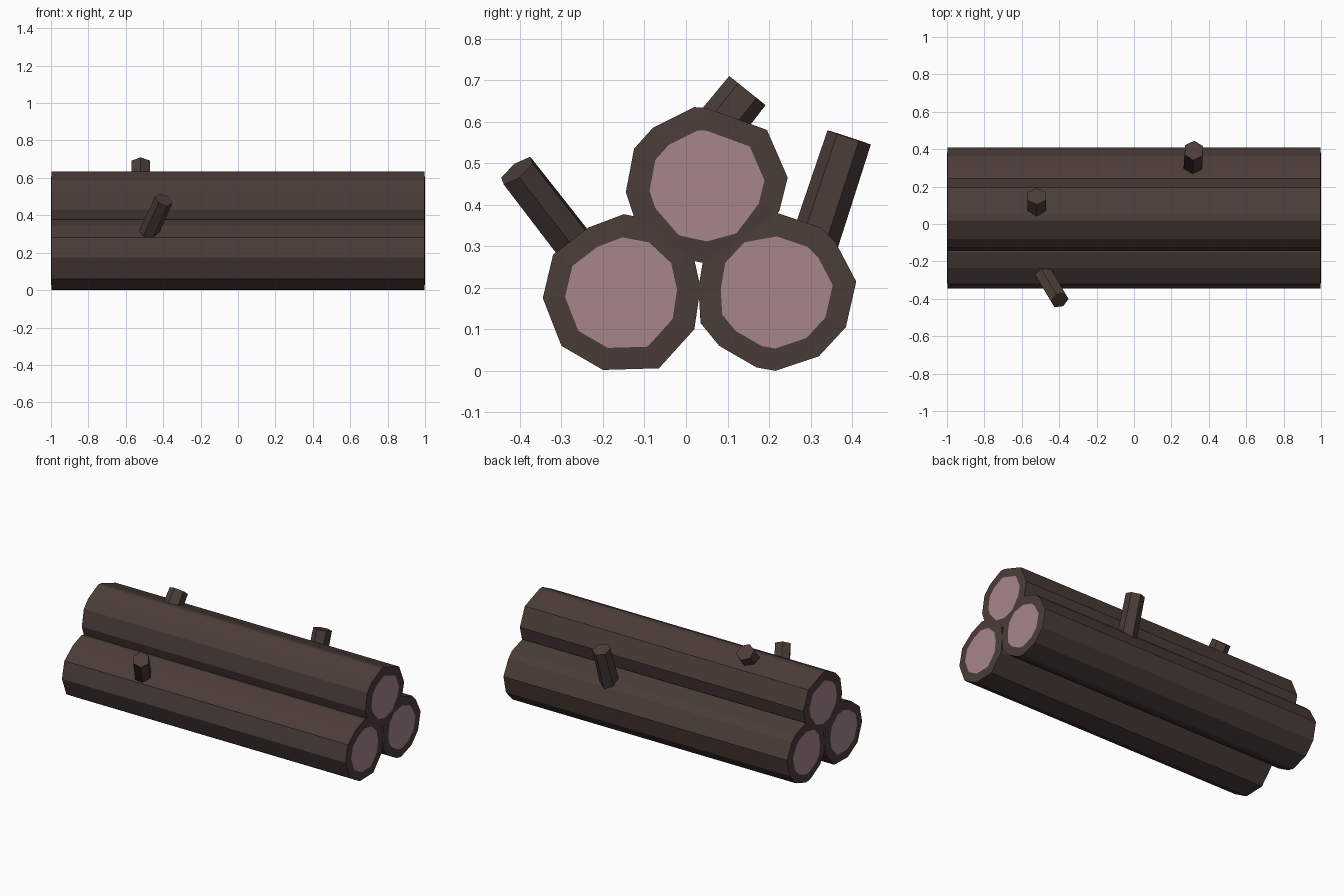
import bpy, bmesh
from mathutils import Vector

if "Cube" in bpy.data.objects:
    bpy.data.objects.remove(bpy.data.objects["Cube"])


def material(name, color):
    m = bpy.data.materials.new(name)
    m.diffuse_color = (*color, 1)
    m.use_nodes = True
    m.node_tree.nodes["Principled BSDF"].inputs["Base Color"].default_value = m.diffuse_color
    return m


BARK = material("bark", (0.07, 0.046, 0.04))
WOOD = material("cut_wood", (0.38, 0.24, 0.25))


def finish(name, bm):
    bmesh.ops.recalc_face_normals(bm, faces=bm.faces)
    mesh = bpy.data.meshes.new(name)
    bm.to_mesh(mesh)
    bm.free()
    mesh.materials.append(BARK)
    mesh.materials.append(WOOD)
    ob = bpy.data.objects.new(name, mesh)
    bpy.context.collection.objects.link(ob)


def log(name, center, profile, cut=0.71):
    """Faceted log along x, with a paler cut face inside each bark rim."""
    cy, cz = center
    bm = bmesh.new()
    rings = []
    for x, s in ((-1, cut), (-0.997, 1), (0.997, 1), (1, cut)):
        rings.append([bm.verts.new((x, cy + (y - cy) * s, cz + (z - cz) * s))
                      for y, z in profile])
    n = len(profile)
    for a, b in zip(rings, rings[1:]):
        for i in range(n):
            j = (i + 1) % n
            bm.faces.new((a[i], a[j], b[j], b[i]))
    for ring in (rings[0], rings[-1]):
        bm.faces.new(ring).material_index = 1
    finish(name, bm)


def branch(name, base, tip, radius):
    """Short six-sided stub from inside a log to its tip."""
    base, tip = Vector(base), Vector(tip)
    axis = tip - base
    bm = bmesh.new()
    bmesh.ops.create_cone(bm, cap_ends=True, segments=6, radius1=radius * 1.05,
                          radius2=radius, depth=axis.length)
    rot = axis.to_track_quat('Z', 'Y').to_matrix()
    bmesh.ops.rotate(bm, verts=bm.verts, matrix=rot)
    bmesh.ops.translate(bm, verts=bm.verts, vec=(base + tip) / 2)
    finish(name, bm)


# Stacked logs
log("front_log", (-0.16, 0.185), [
    (-.345, .175), (-.32, .28), (-.235, .345), (-.15, .377), (-.06, .36),
    (.015, .29), (.035, .2), (.02, .1), (-.065, .006), (-.2, .002), (-.3, .06)])
log("back_log", (0.215, 0.185), [
    (.03, .2), (.035, .115), (.08, .06), (.17, .008), (.215, 0), (.32, .035),
    (.385, .105), (.41, .215), (.36, .31), (.325, .345), (.22, .38),
    (.11, .36), (.045, .29)])
log("top_log", (0.052, 0.443), [
    (-.145, .43), (-.125, .535), (-.08, .585), (.02, .635), (.05, .633),
    (.195, .58), (.245, .465), (.225, .385), (.15, .285), (.05, .258),
    (-.045, .278), (-.125, .37)])

# Branch stubs
branch("front_branch", (-0.51, -0.216, 0.236), (-0.397, -0.407, 0.482), 0.05)
branch("top_branch", (-0.52, 0.06, 0.565), (-0.52, 0.148, 0.675), 0.056)
branch("back_branch", (0.315, 0.30, 0.28), (0.32, 0.393, 0.562), 0.055)
